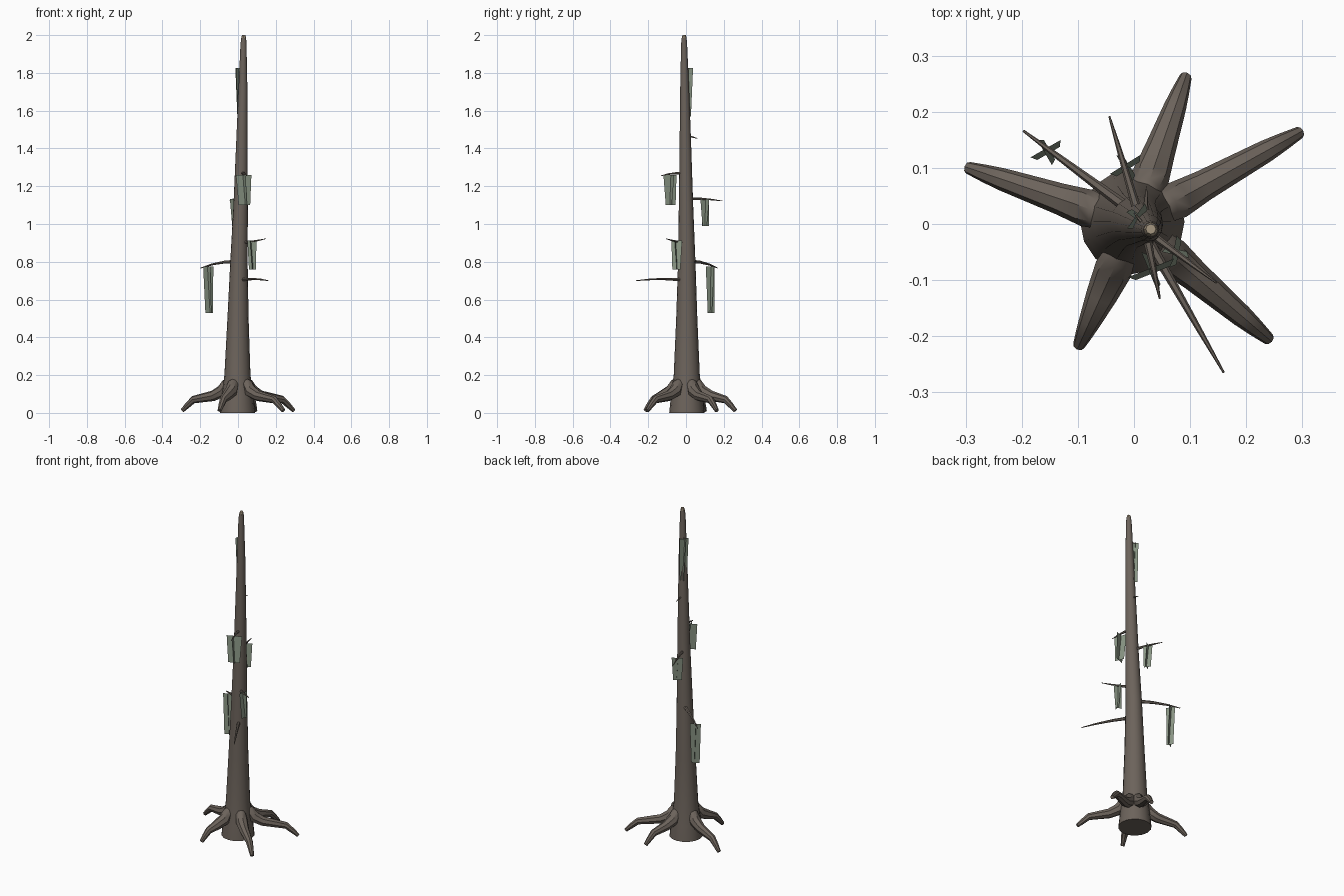
import bpy, bmesh, math
from mathutils import Vector

if "Cube" in bpy.data.objects:
    bpy.data.objects.remove(bpy.data.objects["Cube"])


def material(name, rgb):
    m = bpy.data.materials.new(name)
    m.diffuse_color = (*rgb, 1)
    m.use_nodes = True
    m.node_tree.nodes["Principled BSDF"].inputs["Base Color"].default_value = m.diffuse_color
    return m


bark = material("bark", (0.15, 0.125, 0.105))
wood = material("broken_wood", (0.38, 0.31, 0.22))
moss = material("moss", (0.25, 0.30, 0.23))


def finish(name, bm, mat, smooth=True):
    me = bpy.data.meshes.new(name)
    bm.to_mesh(me)
    bm.free()
    me.materials.append(mat)
    ob = bpy.data.objects.new(name, me)
    bpy.context.collection.objects.link(ob)
    if smooth:
        bpy.context.view_layer.objects.active = ob
        ob.select_set(True)
        bpy.ops.object.shade_smooth_by_angle(angle=math.radians(40))
        ob.select_set(False)
    return ob


def tube(name, pts, radii, sides, mat=bark, level=False):
    """Tapered tube along points; level keeps the rings horizontal."""
    pts = [Vector(p) for p in pts]
    bm = bmesh.new()
    rings = []
    for i, (p, r) in enumerate(zip(pts, radii)):
        t = (pts[min(i + 1, len(pts) - 1)] - pts[max(i - 1, 0)]).normalized()
        if level:
            u, v = Vector((1, 0, 0)), Vector((0, 1, 0))
        else:
            u = Vector((0, 0, 1)).cross(t).normalized()
            v = t.cross(u)
        rings.append([bm.verts.new(p + r * (math.cos(a) * u + math.sin(a) * v))
                      for a in (2 * math.pi * k / sides for k in range(sides))])
    for a, b in zip(rings, rings[1:]):
        for k in range(sides):
            n = (k + 1) % sides
            bm.faces.new((a[k], a[n], b[n], b[k]))
    bm.faces.new(rings[0][::-1])
    bm.faces.new(rings[-1])
    return finish(name, bm, mat)


# Leaning trunk: x, y, z, radius
trunk = [(-.003, .004, 0, .093), (-.003, .004, .09, .084), (-.003, .004, .2, .069),
         (0, .004, .5, .056), (.005, .004, .8, .046), (.014, 0, 1.1, .038),
         (.02, -.003, 1.4, .031), (.026, -.007, 1.7, .024),
         (.029, -.01, 1.95, .016), (.03, -.01, 1.985, .013)]
tube("trunk", [p[:3] for p in trunk], [p[3] for p in trunk], 16, level=True)

# Broken tip
tube("broken_tip", [(.03, -.01, 1.984), (.03, -.009, 2.0)], [.013, .009], 8, wood, level=True)

# Five arched roots, by tip position
for i, (x, y) in enumerate([(.295, .163), (.092, .262), (-.295, .1),
                            (-.098, -.216), (.24, -.205)]):
    d = Vector((x, y, 0))
    L = d.length
    d /= L
    profile = [(.045, .172, .016), (.062, .155, .029), (.088, .115, .034),
               (.14, .09, .028), (.8 * L, .07, .02), (.9 * L, .042, .016),
               (L, .012, .011)]
    tube(f"root_{i + 1}", [d * r + Vector((0, 0, z)) for r, z, _ in profile],
         [p[2] for p in profile], 8)

# Dead branches: start, tip, base radius, sag
branches = [((.02, -.02, .705), (.16, -.265, .70), .010, .006),
            ((0, .02, .802), (-.197, .166, .767), .011, .010),
            ((.02, -.01, .90), (.147, -.105, .922), .008, -.002),
            ((.01, .01, 1.135), (-.044, .192, 1.122), .009, .004),
            ((.02, -.01, 1.268), (.046, -.133, 1.255), .009, .006),
            ((.02, 0, 1.465), (.022, .062, 1.452), .007, .003),
            ((.025, -.01, 1.825), (.0, .02, 1.82), .005, 0)]
for i, (a, b, r, arch) in enumerate(branches):
    a, b = Vector(a), Vector(b)
    pts = [a.lerp(b, f) + Vector((0, 0, arch * 4 * f * (1 - f))) for f in (0, .35, .7, 1)]
    tube(f"branch_{i + 1}", pts, [r, r * .75, r * .5, r * .2], 6)

# Hanging moss: two crossed tapering strips; centre, top, bottom, width, turn
clumps = [(-.155, .13, .775, .53, .062, 30), (.075, -.05, .912, .76, .058, 78),
          (-.013, .102, 1.132, .99, .064, 32), (.032, -.083, 1.26, 1.10, .088, 22),
          (.008, .012, 1.825, 1.57, .055, 55)]
for i, (x, y, top, low, w, turn) in enumerate(clumps):
    bm = bmesh.new()
    for k in range(2):
        a = math.radians(turn + 90 * k)
        d = Vector((math.cos(a), math.sin(a), 0))
        n = Vector((-d.y, d.x, 0))
        c = Vector((x, y, 0))
        wk = w * (1, .85)[k]
        q = [c + d * (s * wk * f) + n * o + Vector((0, 0, z))
             for s, f, o, z in ((-.5, 1, .005, top), (.5, 1, .005, top),
                                (.5, .75, -.005, low), (-.5, .75, -.005, low))]
        bm.faces.new([bm.verts.new(p) for p in q])
    finish(f"moss_{i + 1}", bm, moss, smooth=False)
